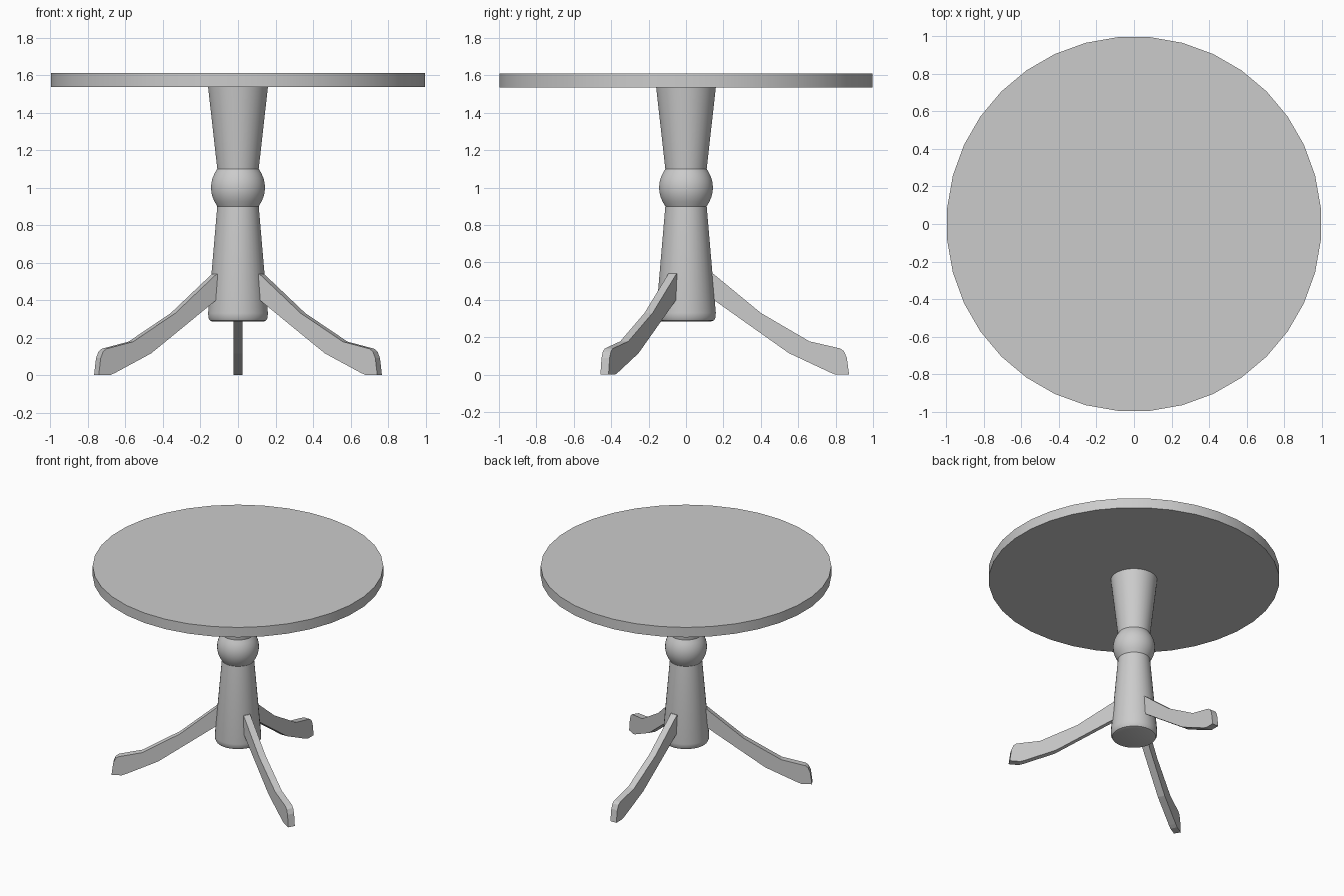
import bpy, bmesh
from math import cos, sin, pi, radians, sqrt

if "Cube" in bpy.data.objects:
    bpy.data.objects.remove(bpy.data.objects["Cube"])


def new_object(name, bm, smooth=None):
    bmesh.ops.recalc_face_normals(bm, faces=bm.faces)
    mesh = bpy.data.meshes.new(name)
    bm.to_mesh(mesh)
    bm.free()
    obj = bpy.data.objects.new(name, mesh)
    bpy.context.collection.objects.link(obj)
    if smooth:
        bpy.ops.object.select_all(action='DESELECT')
        obj.select_set(True)
        bpy.context.view_layer.objects.active = obj
        bpy.ops.object.shade_smooth_by_angle(angle=radians(smooth))
    return obj


def lathe(name, profile, sides, offset=0.0, smooth=30):
    """Revolve (radius, z) points around z and cap both ends."""
    bm = bmesh.new()
    rings = []
    for r, z in profile:
        angles = [offset + 2 * pi * i / sides for i in range(sides)]
        rings.append([bm.verts.new((r * cos(a), r * sin(a), z)) for a in angles])
    for low, high in zip(rings, rings[1:]):
        for i in range(sides):
            j = (i + 1) % sides
            bm.faces.new((low[i], low[j], high[j], high[i]))
    bm.faces.new(rings[0])
    bm.faces.new(rings[-1])
    return new_object(name, bm, smooth)


def leg(name, outline, thickness, angle):
    """Extrude a (radius, z) outline sideways and turn it around z."""
    bm = bmesh.new()
    c, s = cos(angle), sin(angle)
    sides = []
    for t in (-thickness / 2, thickness / 2):
        sides.append([bm.verts.new((r * c - t * s, r * s + t * c, z)) for r, z in outline])
    a, b = sides
    bm.faces.new(a)
    bm.faces.new(b)
    for i in range(len(outline)):
        j = (i + 1) % len(outline)
        bm.faces.new((a[i], a[j], b[j], b[i]))
    return new_object(name, bm)


# Round top
lathe("table_top", [(1.0, 1.535), (1.0, 1.61)], 36, radians(5))

# Turned column with a rounded bead in the middle
bead = []
for i in range(9):
    z = -0.1 + 0.025 * i
    bead.append((sqrt(0.159 ** 2 - z * z) - 0.0145, 1.0 + z))
column = [(0.135, 0.285), (0.15, 0.29), (0.158, 0.305), (0.16, 0.33), (0.111, 0.90)]
column += bead[1:-1] + [(0.111, 1.10), (0.16, 1.535)]
lathe("column", column, 36, radians(5))

# Three curved legs
outline = [(0.12, 0.54), (0.145, 0.54), (0.40, 0.33), (0.66, 0.178), (0.825, 0.14),
           (0.845, 0.125), (0.86, 0.09), (0.872, 0.0), (0.80, 0.0), (0.77, 0.012),
           (0.55, 0.115), (0.31, 0.285), (0.155, 0.395), (0.12, 0.42)]
for i in range(3):
    leg(f"leg_{i + 1}", outline, 0.05, radians(90 + 120 * i))
